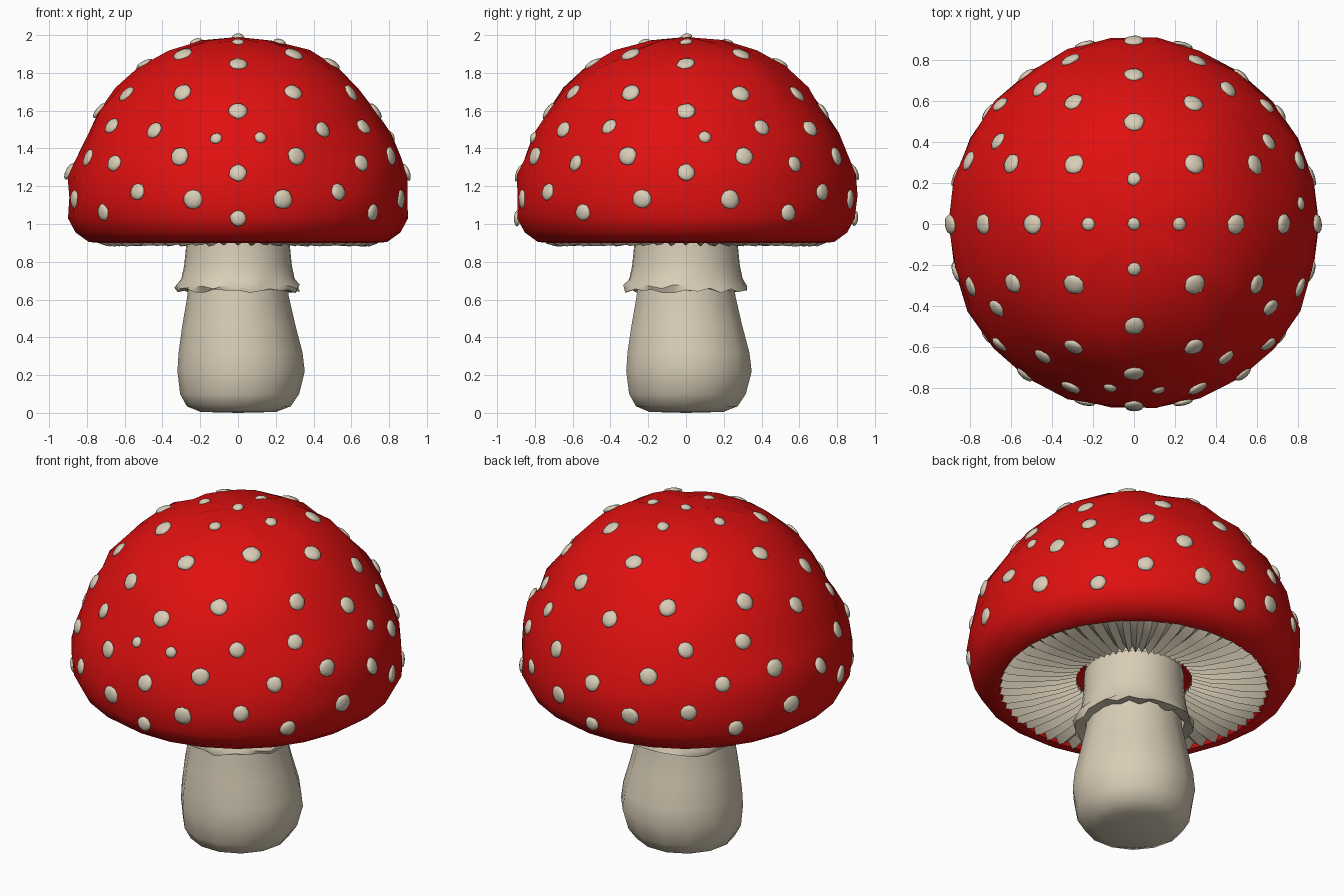
import bpy, bmesh, math, random
from mathutils import Vector
from mathutils.bvhtree import BVHTree

if "Cube" in bpy.data.objects:
    bpy.data.objects.remove(bpy.data.objects["Cube"])

random.seed(4)


def material(name, rgb):
    m = bpy.data.materials.new(name)
    m.diffuse_color = (*rgb, 1)
    m.use_nodes = True
    m.node_tree.nodes["Principled BSDF"].inputs["Base Color"].default_value = m.diffuse_color
    return m


RED = material("red", (0.74, 0.005, 0.005))
CREAM = material("cream", (0.69, 0.61, 0.47))


def finish(bm, name, mat, angle=60):
    """Turn a bmesh into a smooth-shaded object."""
    me = bpy.data.meshes.new(name)
    bm.to_mesh(me)
    bm.free()
    ob = bpy.data.objects.new(name, me)
    bpy.context.collection.objects.link(ob)
    me.materials.append(mat)
    bpy.ops.object.select_all(action='DESELECT')
    ob.select_set(True)
    bpy.context.view_layer.objects.active = ob
    bpy.ops.object.shade_smooth_by_angle(angle=math.radians(angle))
    return ob


def lathe(profile, n, tweak=None):
    """Revolve (r, z) points round z; tweak(r, z, i) may move each point."""
    bm = bmesh.new()
    rings = []
    for k, (r, z) in enumerate(profile):
        ring = []
        for i in range(1 if r == 0 else n):
            a = math.tau * i / n
            rr, zz = tweak(r, z, i) if tweak and r else (r, z)
            ring.append(bm.verts.new((rr * math.cos(a), rr * math.sin(a), zz)))
        rings.append(ring)
    for a, b in zip(rings, rings[1:]):
        for i in range(n):
            j = (i + 1) % n
            quad = [a[i % len(a)], a[j % len(a)], b[j % len(b)], b[i % len(b)]]
            bm.faces.new(list(dict.fromkeys(quad)))
    return bm


# cap: lumpy dome with a rolled rim and a hollow underside
cap_profile = [(0.25, 1.02), (0.69, 0.97), (0.735, 0.9), (0.79, 0.905),
               (0.86, 0.955), (0.9, 1.03), (0.91, 1.15), (0.9, 1.26),
               (0.865, 1.37), (0.81, 1.48), (0.745, 1.6), (0.65, 1.72),
               (0.53, 1.83), (0.38, 1.92), (0.2, 1.97), (0, 1.99)]


def lumps(r, z, i):
    if z < 1.1:
        return r, z
    d = random.uniform(-0.022, 0.008)
    return r * (1 + d), z + d * 0.5


bm = lathe(cap_profile, 26, lumps)
bmesh.ops.recalc_face_normals(bm, faces=bm.faces)
surface = BVHTree.FromBMesh(bm)
finish(bm, "cap", RED)

# warts: flattened blobs laid on the cap, mirrored into four quadrants
QUARTER = [(0, 0, 1.99, 0.032), (0.22, 0, 1.96, 0.034), (0, 0.22, 1.96, 0.034),
           (0.49, 0, 1.84, 0.05), (0, 0.49, 1.84, 0.05),
           (0.73, 0, 1.6, 0.05), (0, 0.73, 1.6, 0.05),
           (0.88, 0, 1.27, 0.048), (0, 0.88, 1.27, 0.048), (0, 0.9, 1.03, 0.042),
           (0.29, 0.29, 1.89, 0.052),
           (0.29, 0.59, 1.69, 0.05), (0.59, 0.29, 1.69, 0.05),
           (0.45, 0.65, 1.5, 0.046), (0.67, 0.41, 1.52, 0.046),
           (0.31, 0.8, 1.36, 0.05), (0.81, 0.31, 1.36, 0.05),
           (0.65, 0.58, 1.32, 0.045),
           (0.24, 0.875, 1.13, 0.052), (0.885, 0.24, 1.13, 0.052),
           (0.53, 0.73, 1.17, 0.046), (0.72, 0.55, 1.06, 0.046)]
spots = {(x * sx, y * sy, z, s) for x, y, z, s in QUARTER
         for sx in (1, -1) for sy in (1, -1)}
spots |= {(x, -0.81, 1.46, 0.032) for x in (-0.12, 0.12)}
spots.add((0.81, 0.1, 1.46, 0.034))
bm = bmesh.new()
for x, y, z, size in sorted(spots):
    pos, normal, _, _ = surface.find_nearest(Vector((x, y, z)))
    turn = normal.to_track_quat('Z', 'Y').to_matrix()
    blob = bmesh.ops.create_icosphere(bm, subdivisions=2, radius=1)["verts"]
    for v in blob:
        k = size * random.uniform(0.94, 1.06)
        v.co = pos + turn @ Vector((v.co.x * k, v.co.y * k, v.co.z * 0.018))
finish(bm, "cap_spots", CREAM, 80)

# gills: pleated ring under the cap, open around the stem
def pleat(r, z, i):
    return r, z + (0.035 if i % 2 else 0) + random.uniform(0, 0.008)


bm = lathe([(0.315, 0.935), (0.42, 0.905), (0.58, 0.885), (0.70, 0.88),
            (0.74, 0.895)], 112, pleat)
bmesh.ops.recalc_face_normals(bm, faces=bm.faces)
if sum(f.normal.z for f in bm.faces) > 0:
    bmesh.ops.reverse_faces(bm, faces=bm.faces)
finish(bm, "gills", CREAM, 40)

# stem: bulbous, slightly uneven, leaning out to the right and back
def bulge(r, z, i):
    a = math.tau * i / 14
    lean = 0.06 * max(0, 1 - abs(z - 0.25) / 0.3)
    return r * (1 + lean * (math.cos(a) + math.sin(a)) * 0.9), z


bm = lathe([(0, 0), (0.2, 0.005), (0.275, 0.035), (0.315, 0.1), (0.337, 0.22),
            (0.328, 0.32), (0.3, 0.46), (0.268, 0.62), (0.258, 0.75),
            (0.262, 0.9), (0.27, 1.05), (0, 1.06)], 14, bulge)
bmesh.ops.recalc_face_normals(bm, faces=bm.faces)
finish(bm, "stem", CREAM)

# skirt: sleeve on the upper stem flaring to a ragged hem
def ragged(r, z, i):
    if z > 0.7:
        return r, z
    return r + random.uniform(-0.018, 0.012), z + random.uniform(-0.01, 0.015)


bm = lathe([(0.265, 0.655), (0.325, 0.645), (0.328, 0.665), (0.3, 0.71),
            (0.285, 0.78), (0.275, 0.88), (0.272, 0.98)], 32, ragged)
bmesh.ops.recalc_face_normals(bm, faces=bm.faces)
if sum(f.normal.dot(f.calc_center_median() * Vector((1, 1, 0))) for f in bm.faces) < 0:
    bmesh.ops.reverse_faces(bm, faces=bm.faces)
finish(bm, "skirt", CREAM, 50)
